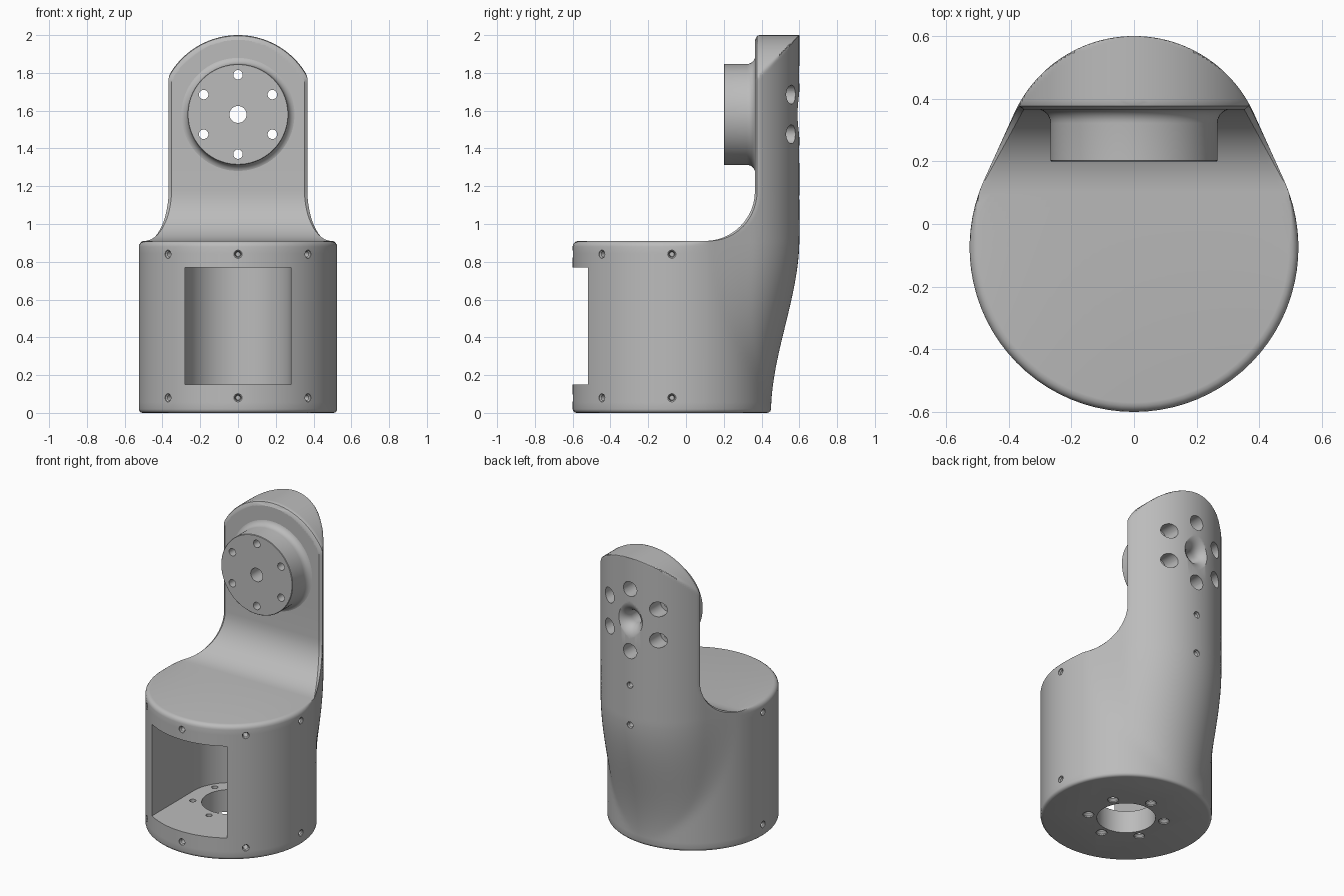
import bpy, bmesh
from math import sin, cos, pi, sqrt, hypot, atan2, radians, copysign
from mathutils import Matrix, Vector

cube = bpy.data.objects.get("Cube")
if cube:
    bpy.data.objects.remove(cube, do_unlink=True)

grey = bpy.data.materials.new("satin grey")
grey.use_nodes = True
grey.diffuse_color = (0.5, 0.5, 0.5, 1)
grey.node_tree.nodes["Principled BSDF"].inputs["Base Color"].default_value = (0.5, 0.5, 0.5, 1)

CY, CR = -0.075, 0.525        # base drum centre and radius
BR = 0.42                     # radius of the column back and of the top arc
DECK, STEP, FACE = 0.91, 0.1, 0.365
HUB = 1.58                    # hub height
EDGE = 0.025                  # rounding of the column edges
N, M = 64, 48


def make(name, bm):
    bmesh.ops.remove_doubles(bm, verts=bm.verts, dist=1e-5)
    bmesh.ops.recalc_face_normals(bm, faces=bm.faces)
    mesh = bpy.data.meshes.new(name)
    bm.to_mesh(mesh)
    bm.free()
    mesh.materials.append(grey)
    obj = bpy.data.objects.new(name, mesh)
    bpy.context.collection.objects.link(obj)
    return obj


def skin(bm, rings, caps=True):
    """Join rings of points with quads and close both ends."""
    rows = [[bm.verts.new(p) for p in ring] for ring in rings]
    n = len(rows[0])
    for a, b in zip(rows, rows[1:]):
        for i in range(n):
            j = (i + 1) % n
            bm.faces.new((a[i], a[j], b[j], b[i]))
    if caps:
        bm.faces.new(rows[0])
        bm.faces.new(rows[-1])


def lathe(bm, profile, at, axis, sides=32):
    """Spin (radius, height) pairs about an axis through a point."""
    turn = Vector(axis).to_track_quat('Z', 'Y').to_matrix()
    skin(bm, [[Vector(at) + turn @ Vector((r * cos(2 * pi * i / sides), r * sin(2 * pi * i / sides), h))
               for i in range(sides)] for r, h in profile])


def back_y(z):
    s = min(1, z / 0.92)
    return 0.45 + 0.15 * s * s * (3 - 2 * s)


def half_width(y, z, inset):
    """Half width of the hull round the drum and the column back."""
    best = 0
    for i in range(25):
        s = i / 24
        c = CY + (back_y(z) - BR - CY) * s
        r = CR + (BR - CR) * s - inset
        best = max(best, r * r - (y - c) ** 2)
    return sqrt(best)


def rounding(gap):
    k = max(0, EDGE - gap)
    return EDGE - sqrt(EDGE * EDGE - min(k, EDGE) ** 2)


def section(z, front, inset=0, drum=False, corner=0.0, lip=0.0):
    pts = []
    for i in range(N + 1):
        t = pi * i / N
        y = front + (back_y(z) - inset - front) * sin(t)
        x = half_width(y, z, inset) - corner * rounding(y - front)
        pts.append((copysign(max(x, 0), cos(t)), y))
    w = pts[0][0]
    a0 = atan2(front - CY, w)
    for i in range(1, M):
        t = i / M
        if drum:
            a = pi - a0 + (pi + 2 * a0) * t
            r = hypot(w, front - CY) - lip * min(1, 4 * sin(pi * t))
            pts.append((r * cos(a), CY + r * sin(a)))
        else:
            pts.append((w * (2 * t - 1), front))
    ring = []
    for x, y in pts:
        if z > HUB:
            r = BR - rounding(y - front)
            lim = sqrt(max(0, r * r - (z - HUB) ** 2))
            ring.append((copysign(min(abs(x), lim), x) if lim else 0, y, min(z, HUB + r)))
        else:
            ring.append((x, y, z))
    return ring


# Housing: drum, deck, swept column and arched top
rings = [section(0.02 * (1 - cos(a)), STEP, 0.02 * (1 - sin(a)), True)
         for a in (0, pi / 6, pi / 3, pi / 2)]
rings += [section(0.02 + 0.86 * i / 24, STEP, drum=True) for i in range(1, 25)]
rings += [section(DECK - 0.03 * (1 - sin(a)), STEP, drum=True, lip=0.03 * (1 - cos(a)))
          for a in (pi / 8, pi / 4, 3 * pi / 8, pi / 2)]
for i in range(13):
    a = pi / 2 * i / 12
    rise = FACE - STEP
    rings.append(section(DECK + rise * (1 - cos(a)), STEP + rise * sin(a), corner=sin(a)))
rings += [section(z, FACE, corner=1) for z in (1.4, HUB)]
for i in range(1, 41):
    rings.append(section(HUB + BR * sin(pi / 2 * i / 40), FACE, corner=1))
bm = bmesh.new()
skin(bm, rings, caps=False)
bm.verts.ensure_lookup_table()
bm.faces.new(bm.verts[:N + M])
housing = make("housing", bm)

# Output hub with a flared root
bm = bmesh.new()
flare = [(0.312 - 0.045 * cos(a), 0.322 + 0.045 * sin(a))
         for a in [pi / 2 * i / 6 for i in range(7)]]
lathe(bm, [(0.264, 0.2), (0.267, 0.203)] + flare + [(0.312, 0.385)], (0, 0, HUB), (0, 1, 0), 96)
hub = make("hub", bm)

# Motor bay cutter: round at the back, open to the front
bm = bmesh.new()
plan = [(0.28 * cos(pi * i / 48), CY + 0.28 * sin(pi * i / 48)) for i in range(49)]
plan += [(-0.28, -0.8), (0.28, -0.8)]
skin(bm, [[(x, y, z) for x, y in plan] for z in (0.15, 0.77)])
bay = make("bay_cutter", bm)

# Hole cutter: hub bolts, shaft, floor holes and small screws
bm = bmesh.new()
for k in range(6):
    a = radians(30 + 60 * k)
    lathe(bm, [(0.025, 0.1), (0.025, 0.46), (0.05, 0.46), (0.05, 0.7)],
          (0.21 * cos(a), 0, HUB + 0.21 * sin(a)), (0, 1, 0))
    lathe(bm, [(0.034, -0.05), (0.034, 0.008), (0.02, 0.022), (0.02, 0.2)],
          (0.235 * cos(a), CY + 0.235 * sin(a), 0), (0, 0, 1), 20)
dimple = [(0.125 - 0.08 * cos(a), 0.52 + 0.08 * sin(a)) for a in [pi / 2 * i / 8 for i in range(9)]]
lathe(bm, [(0.045, 0.1)] + dimple + [(0.125, 0.7)], (0, 0, HUB), (0, 1, 0), 48)
lathe(bm, [(0.18, -0.1), (0.18, 0.2)], (0, CY, 0), (0, 0, 1), 64)
screw = [(0.012, -0.06), (0.016, -0.012), (0.022, -0.006), (0.022, 0.03)]
for k in range(-2, 3):
    d = Vector((sin(k * pi / 4), -cos(k * pi / 4), 0))
    for z in (0.08, 0.84):
        lathe(bm, screw, Vector((0, CY, z)) + d * CR, d, 16)
for z in (0.87, 1.14):
    lathe(bm, screw, (0, back_y(z), z), (0, 1, 0), 16)
holes = make("hole_cutter", bm)

# Cut, then shade
for obj, cutters in ((housing, (bay, holes)), (hub, (holes,))):
    bpy.ops.object.select_all(action='DESELECT')
    obj.select_set(True)
    bpy.context.view_layer.objects.active = obj
    for cutter in cutters:
        mod = obj.modifiers.new("cut", 'BOOLEAN')
        mod.operation, mod.solver, mod.object = 'DIFFERENCE', 'EXACT', cutter
        bpy.ops.object.modifier_apply(modifier=mod.name)
    bpy.ops.object.shade_smooth_by_angle(angle=radians(32))
for cutter in (bay, holes):
    bpy.data.objects.remove(cutter, do_unlink=True)
